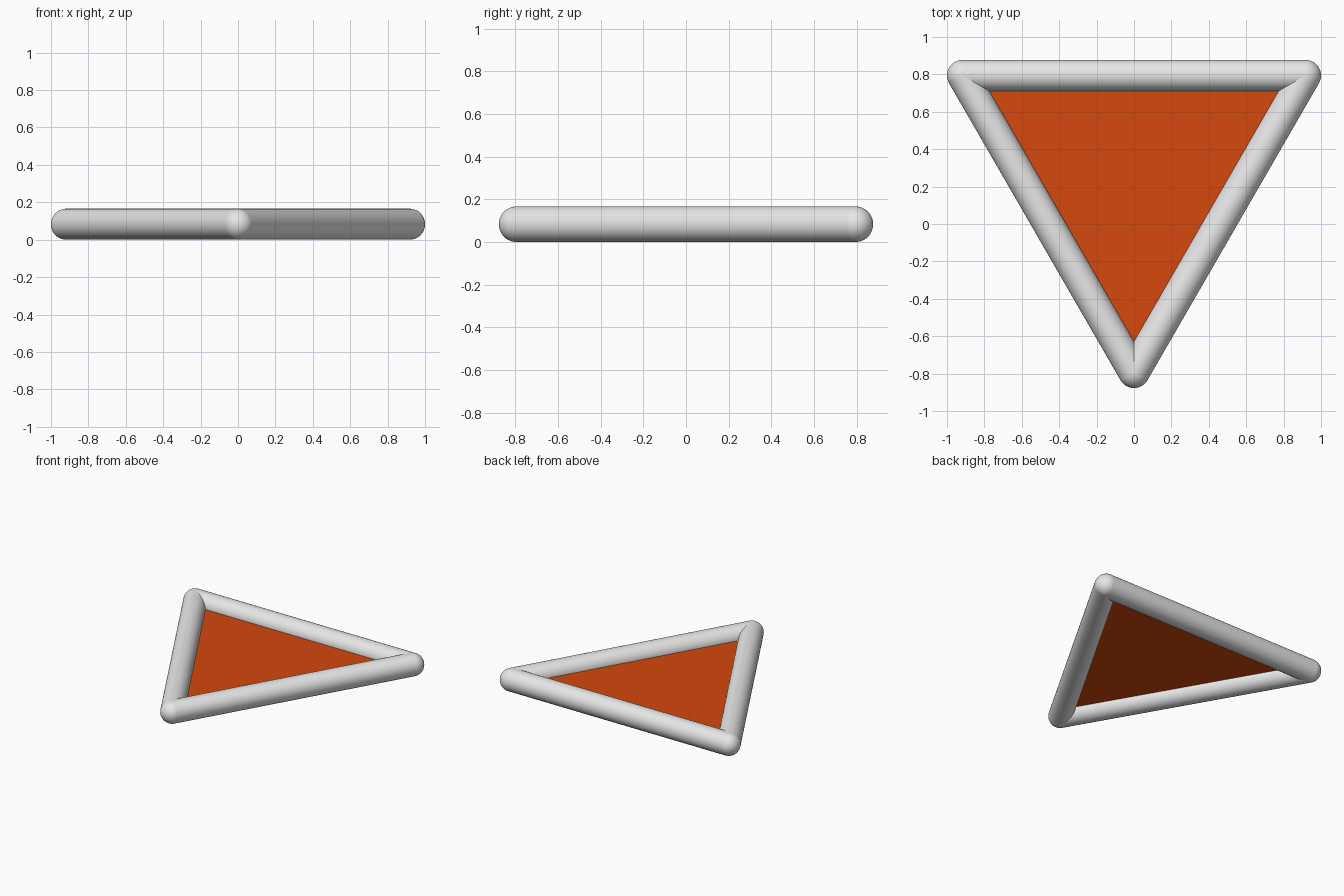
import bpy
import bmesh
from mathutils import Vector

cube = bpy.data.objects.get("Cube")
if cube:
    bpy.data.objects.remove(cube, do_unlink=True)

R = 0.083                       # tube radius
HALF = 1 - R                    # half the side of the centre-line triangle
DEPTH = HALF * 3 ** 0.5 / 2     # half its depth
CORNERS = {
    "back_left": Vector((HALF, DEPTH, R)),
    "back_right": Vector((-HALF, DEPTH, R)),
    "front": Vector((0, -DEPTH, R)),
}


def material(name, rgb):
    mat = bpy.data.materials.new(name)
    mat.use_nodes = True
    mat.diffuse_color = (*rgb, 1)
    bsdf = mat.node_tree.nodes["Principled BSDF"]
    bsdf.inputs["Base Color"].default_value = (*rgb, 1)
    bsdf.inputs["Roughness"].default_value = 0.5
    return mat


def finish(name, mat):
    obj = bpy.context.object
    obj.name = name
    obj.data.materials.append(mat)
    bpy.ops.object.shade_smooth_by_angle()
    return obj


grey = material("light_grey", (0.8, 0.8, 0.8))
orange = material("orange", (0.66, 0.065, 0.004))


def rail(name, a, b):
    """Open round tube from corner a to corner b."""
    bpy.ops.mesh.primitive_cylinder_add(
        vertices=48, radius=R, depth=(b - a).length,
        end_fill_type='NOTHING', location=(a + b) / 2)
    bpy.context.object.rotation_euler = (b - a).to_track_quat('Z', 'Y').to_euler()
    finish(name, grey)


# Rounded frame corners
for name, point in CORNERS.items():
    bpy.ops.mesh.primitive_uv_sphere_add(
        segments=48, ring_count=24, radius=R, location=point)
    finish(name + "_corner", grey)

# Frame rails
rail("back_rail", CORNERS["back_right"], CORNERS["back_left"])
rail("left_rail", CORNERS["front"], CORNERS["back_left"])
rail("right_rail", CORNERS["back_right"], CORNERS["front"])

# Flat panel at mid height, its edges hidden inside the rails
mesh = bpy.data.meshes.new("panel")
bm = bmesh.new()
face = bm.faces.new([bm.verts.new(p) for p in CORNERS.values()])
face.normal_update()
if face.normal.z < 0:
    face.normal_flip()
bm.to_mesh(mesh)
bm.free()
panel = bpy.data.objects.new("panel", mesh)
bpy.context.collection.objects.link(panel)
mesh.materials.append(orange)
